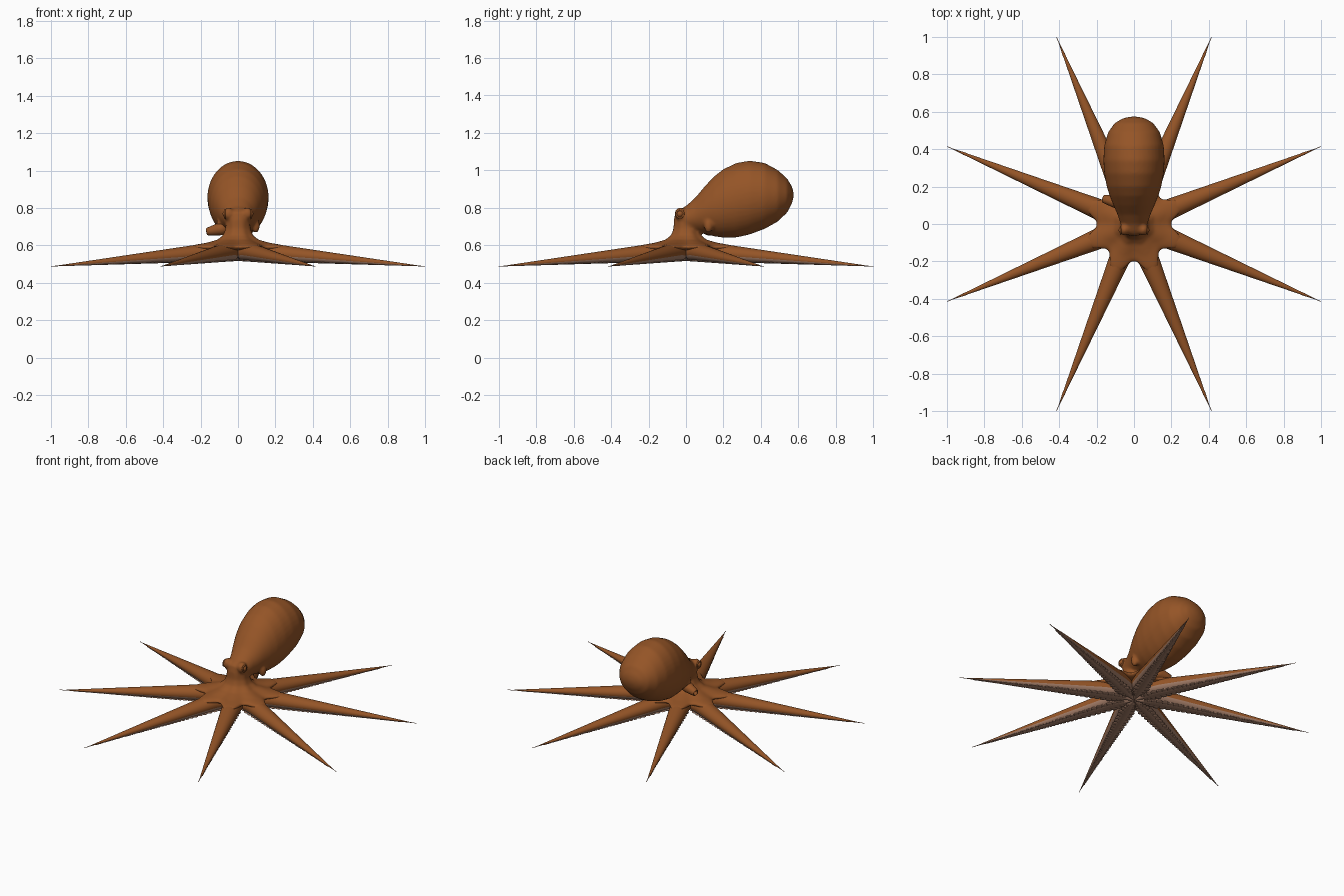
import bpy, bmesh
from math import sin, cos, pi, radians
from mathutils import Matrix, Vector

cube = bpy.data.objects.get("Cube")
if cube:
    bpy.data.objects.remove(cube, do_unlink=True)


def material(name, rgb):
    m = bpy.data.materials.new(name)
    m.use_nodes = True
    m.diffuse_color = (*rgb, 1)
    bsdf = m.node_tree.nodes["Principled BSDF"]
    bsdf.inputs["Base Color"].default_value = (*rgb, 1)
    bsdf.inputs["Roughness"].default_value = 0.7
    return m


SKIN = material("rust_brown_skin", (0.30, 0.09, 0.02))
PALE = material("pale_underside", (0.38, 0.21, 0.14))


def loft(bm, rings):
    """Skin a list of closed rings and cap both ends."""
    rows = [[bm.verts.new(p) for p in ring] for ring in rings]
    n = len(rows[0])
    for a, b in zip(rows, rows[1:]):
        for i in range(n):
            j = (i + 1) % n
            bm.faces.new((a[i], a[j], b[j], b[i]))
    bm.faces.new(rows[0][::-1])
    bm.faces.new(rows[-1])


def finish(bm, name, mats):
    bmesh.ops.recalc_face_normals(bm, faces=bm.faces)
    for f in bm.faces:
        f.smooth = True
    mesh = bpy.data.meshes.new(name)
    bm.to_mesh(mesh)
    bm.free()
    for m in mats:
        mesh.materials.append(m)
    ob = bpy.data.objects.new(name, mesh)
    bpy.context.collection.objects.link(ob)
    return ob


def ellipsoid(bm, centre, size, seg=20):
    mat = Matrix.Translation(centre) @ Matrix.Diagonal((*size, 1))
    bmesh.ops.create_uvsphere(bm, u_segments=seg, v_segments=seg // 2, radius=1, matrix=mat)


# Body: neck flaring into a scalloped web, fused with the mantle
bm = bmesh.new()
WEB = [(0.055, 0.78), (0.064, 0.74), (0.066, 0.69), (0.078, 0.655), (0.105, 0.63),
       (0.15, 0.613), (0.185, 0.603), (0.2, 0.592), (0.192, 0.58), (0.12, 0.57), (0.03, 0.56)]


def web_ring(r0, z, n=96):
    ring = []
    for i in range(n):
        a = 2 * pi * i / n
        reach = 0.4 * cos(4 * (a - pi / 8)) ** 2
        r = r0 * (1 + reach * (r0 / 0.2) ** 2)
        ring.append((r * cos(a), r * sin(a), z))
    return ring


loft(bm, [web_ring(r, z) for r, z in WEB])

# Mantle stations: y, top, bottom, half width
MANTLE = [(-0.055, 0.77, 0.73, 0.03), (-0.04, 0.79, 0.70, 0.055), (0.0, 0.81, 0.675, 0.072),
          (0.05, 0.855, 0.67, 0.088), (0.1, 0.915, 0.662, 0.11), (0.15, 0.968, 0.648, 0.13),
          (0.2, 1.007, 0.641, 0.146), (0.27, 1.04, 0.642, 0.159), (0.34, 1.052, 0.658, 0.164),
          (0.42, 1.04, 0.688, 0.159), (0.49, 1.002, 0.727, 0.139), (0.54, 0.957, 0.775, 0.103),
          (0.565, 0.915, 0.822, 0.06), (0.574, 0.885, 0.855, 0.02)]
rings = []
for y, top, bot, w in MANTLE:
    mid, h = (top + bot) / 2, (top - bot) / 2
    rings.append([(w * cos(2 * pi * i / 40), y, mid + h * sin(2 * pi * i / 40)) for i in range(40)])
loft(bm, rings)

# Eye bulges and gill flaps
for s in (-1, 1):
    ellipsoid(bm, (s * 0.05, -0.03, 0.768), (0.03, 0.032, 0.034))
    ellipsoid(bm, (s * 0.095, 0.12, 0.705), (0.022, 0.024, 0.04))
body = finish(bm, "body", [SKIN])
remesh = body.modifiers.new("fuse", 'REMESH')
remesh.mode = 'VOXEL'
remesh.voxel_size = 0.008
remesh.use_smooth_shade = True
soften = body.modifiers.new("soften", 'SMOOTH')
soften.factor = 0.5
soften.iterations = 8

# Eyes: small domes with a raised lid ring
for s, side in ((1, "left"), (-1, "right")):
    bm = bmesh.new()
    ellipsoid(bm, (s * 0.07, -0.033, 0.768), (0.012, 0.016, 0.016))
    finish(bm, side + "_eye", [SKIN])
    bm = bmesh.new()
    rows = []
    for i in range(24):
        a = 2 * pi * i / 24
        rows.append([bm.verts.new((s * (0.07 + 0.005 * sin(b)),
                                   -0.033 + (0.02 + 0.005 * cos(b)) * cos(a),
                                   0.768 + (0.02 + 0.005 * cos(b)) * sin(a)))
                     for b in (k * pi / 4 for k in range(8))])
    for i in range(24):
        for k in range(8):
            p, q, m = rows[i], rows[(i + 1) % 24], (k + 1) % 8
            bm.faces.new((p[k], q[k], q[m], p[m]))
    finish(bm, side + "_eyelid", [SKIN])

# Siphon: a short hollow tube on the right side
bm = bmesh.new()
start, end = Vector((-0.06, 0.11, 0.695)), Vector((-0.166, 0.135, 0.672))
turn = (end - start).to_track_quat('Z', 'Y')
rings = []
for t, r in ((0, 0.034), (0.4, 0.033), (0.75, 0.026), (0.97, 0.021), (1, 0.018), (0.97, 0.014), (0.7, 0.012)):
    c = start.lerp(end, t)
    rings.append([c + turn @ Vector((r * cos(2 * pi * i / 20), r * sin(2 * pi * i / 20), 0))
                  for i in range(20)])
loft(bm, rings)
finish(bm, "siphon", [SKIN])

# Arm: round tapering limb along +x with a pale, sucker-lined underside
LENGTH = 1.082


def arm_shape(r):
    """Half width, half height and underside height at distance r."""
    taper = max(0.0015, 0.0635 * (1 - r / LENGTH))
    half_w = min(0.42 * r + 0.004, 1.08 * taper)
    half_h = min(0.03 + 0.1 * r, 0.94 * taper)
    under = 0.487 + 0.03 * (1 - r / LENGTH)
    return half_w, half_h, under


bm = bmesh.new()
rings = []
for k in range(61):
    r = LENGTH * k / 60
    w, h, under = arm_shape(r)
    rings.append([(r, w * cos(2 * pi * i / 24), under + h + h * sin(2 * pi * i / 24)) for i in range(24)])
loft(bm, rings)
bmesh.ops.recalc_face_normals(bm, faces=bm.faces)
for f in bm.faces:
    if f.normal.z < -0.3 or f.calc_center_median().x > 1.03:
        f.material_index = 1
limb_faces = set(bm.faces)

# Two rows of suckers, shrinking toward the tip
r = 0.07
while r < 1.0:
    w, h, under = arm_shape(r)
    size = max(0.005, 0.36 * w)
    for s in (-1, 1):
        ellipsoid(bm, (r, s * 0.5 * w, under + 0.14 * h), (size, size, 0.22 * size), 10)
    r += 1.7 * size
for f in bm.faces:
    if f not in limb_faces:
        f.material_index = 1
first = finish(bm, "arm_1", [SKIN, PALE])
first.rotation_euler.z = radians(22.5)
for i in range(1, 8):
    arm = bpy.data.objects.new("arm_%d" % (i + 1), first.data)
    arm.rotation_euler.z = radians(22.5 + 45 * i)
    bpy.context.collection.objects.link(arm)
